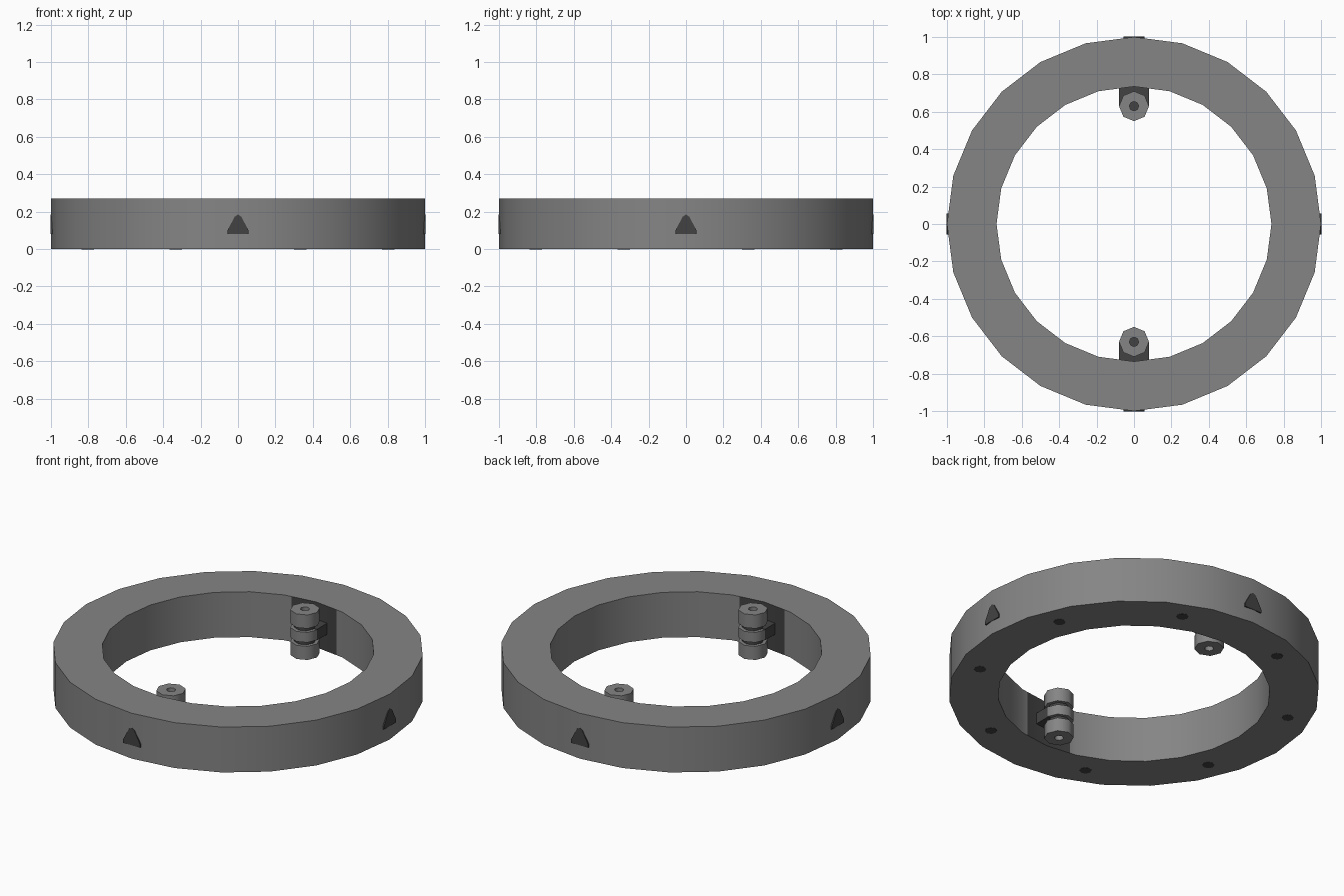
import bpy, bmesh, math
from mathutils import Matrix, Vector

if "Cube" in bpy.data.objects:
    bpy.data.objects.remove(bpy.data.objects["Cube"])


def material(name, v):
    m = bpy.data.materials.new(name)
    m.diffuse_color = (v, v, v, 1)
    m.use_nodes = True
    m.node_tree.nodes["Principled BSDF"].inputs["Base Color"].default_value = m.diffuse_color
    return m


GREY = material("mid grey", 0.235)
DARK = material("dark grey", 0.055)
H = 0.27


def finish(name, bm, angle):
    bmesh.ops.recalc_face_normals(bm, faces=bm.faces)
    me = bpy.data.meshes.new(name)
    bm.to_mesh(me)
    bm.free()
    ob = bpy.data.objects.new(name, me)
    me.materials.append(GREY)
    me.materials.append(DARK)
    bpy.context.collection.objects.link(ob)
    bpy.ops.object.select_all(action='DESELECT')
    ob.select_set(True)
    bpy.context.view_layer.objects.active = ob
    bpy.ops.object.shade_smooth_by_angle(angle=math.radians(angle))
    return ob


def lathe(profile, sides, closed):
    """Sweep (radius, z) points round the z axis."""
    bm = bmesh.new()
    vs = [bm.verts.new((r, 0, z)) for r, z in profile]
    n = len(vs)
    es = [bm.edges.new((vs[i], vs[(i + 1) % n])) for i in range(n if closed else n - 1)]
    bmesh.ops.spin(bm, geom=vs + es, cent=(0, 0, 0), axis=(0, 0, 1),
                   angle=math.tau, steps=sides, use_merge=True)
    bmesh.ops.remove_doubles(bm, verts=bm.verts, dist=1e-5)
    return bm


def plate(name, pts, thick, mat):
    """Thin dark plate: outline in local xy, raised by thick, then placed."""
    bm = bmesh.new()
    f = bm.faces.new([bm.verts.new((x, y, 0)) for x, y in pts])
    ext = bmesh.ops.extrude_face_region(bm, geom=[f])
    bmesh.ops.translate(bm, vec=(0, 0, thick),
                        verts=[v for v in ext["geom"] if isinstance(v, bmesh.types.BMVert)])
    for f in bm.faces:
        f.material_index = 1
    bm.transform(mat)
    return finish(name, bm, 30)


# main ring, with a dark strip on the inner wall behind each pin
bm = lathe([(0.735, 0), (1, 0), (1, H), (0.735, H)], 24, True)
for x in (-0.148, 0.148):
    bmesh.ops.bisect_plane(bm, geom=bm.verts[:] + bm.edges[:] + bm.faces[:],
                           plane_co=(x, 0, 0), plane_no=(1, 0, 0), dist=1e-5)
for f in bm.faces:
    c = f.calc_center_median()
    f.normal_update()
    if abs(f.normal.z) < 0.5 and abs(c.x) < 0.148 and c.xy.length < 0.8:
        f.material_index = 1
finish("ring", bm, 30)

# triangular marks on four sides of the ring
tri = [(-0.056, 0.08), (0.056, 0.08), (0.056, 0.1), (0.018, 0.172),
       (0, 0.184), (-0.018, 0.172), (-0.056, 0.1)]
for i in range(4):
    place = (Matrix.Rotation(i * math.pi / 2, 4, 'Z')
             @ Matrix.Translation((0, -0.992, 0)) @ Matrix.Rotation(math.pi / 2, 4, 'X'))
    plate("triangle_mark", tri, 0.0095, place)

# eight small dark holes on the underside
disc = [(0.033 * math.cos(k * math.tau / 8), 0.033 * math.sin(k * math.tau / 8)) for k in range(8)]
for i in range(8):
    a = math.radians(22.5 + 45 * i)
    plate("bottom_hole", disc, 0.005,
          Matrix.Translation((0.87 * math.cos(a), 0.87 * math.sin(a), -0.0015)))

# hinge pins: three knuckles with dark grooves, bored ends, and an arm to the wall
pin = [(0, 0.08), (0.025, 0.08), (0.025, 0.001), (0.08, 0.001), (0.08, 0.082), (0.06, 0.082),
       (0.06, 0.105), (0.08, 0.105)]
pin = pin + [(r, H - z) for r, z in reversed(pin)]
for s in (1, -1):
    bm = lathe(pin, 8, False)
    for f in bm.faces:
        r = max(v.co.xy.length for v in f.verts)
        c = f.calc_center_median()
        if r < 0.07 and (c.xy.length > 0.03 or 0.075 < c.z < 0.195):
            f.material_index = 1
    bm.transform(Matrix.Translation((0, s * 0.63, 0)))
    finish("pin", bm, 50)

    bm = bmesh.new()
    bmesh.ops.create_cube(bm, size=1, matrix=Matrix.Translation((0, s * 0.685, H / 2))
                          @ Matrix.Diagonal((0.158, 0.11, 0.066, 1)))
    for f in bm.faces:
        f.material_index = 1
    finish("pin_arm", bm, 30)
